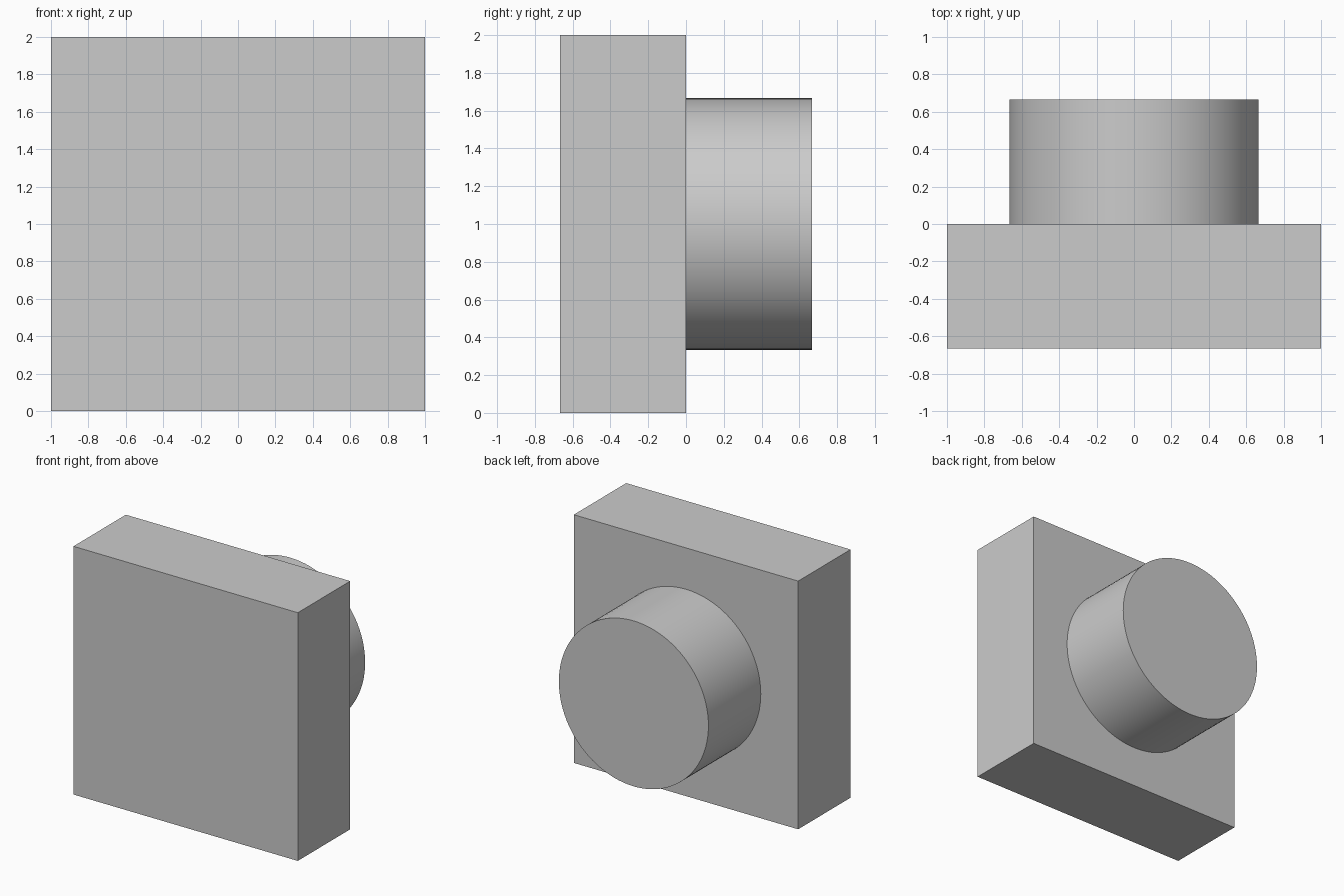
import bpy
import math

if "Cube" in bpy.data.objects:
    bpy.data.objects.remove(bpy.data.objects["Cube"], do_unlink=True)

DEPTH = 2 / 3    # thickness of the plate, and length and radius of the boss

# Single grey finish
grey = bpy.data.materials.new("plain_grey")
grey.use_nodes = True
colour = (0.6, 0.6, 0.6, 1)
grey.diffuse_color = colour
grey.node_tree.nodes["Principled BSDF"].inputs["Base Color"].default_value = colour


def finish(name):
    obj = bpy.context.object
    obj.name = obj.data.name = name
    bpy.ops.object.transform_apply(location=False, rotation=True, scale=True)
    obj.data.materials.append(grey)
    return obj


# Square plate at the front
bpy.ops.mesh.primitive_cube_add(size=1, location=(0, -DEPTH / 2, 1))
bpy.context.object.scale = (2, DEPTH, 2)
finish("square_plate")

# Round boss standing out from the back of the plate
bpy.ops.mesh.primitive_cylinder_add(
    vertices=96, radius=DEPTH, depth=DEPTH,
    location=(0, DEPTH / 2, 1), rotation=(math.pi / 2, 0, 0))
finish("round_boss")
bpy.ops.object.shade_smooth_by_angle(angle=math.radians(30))
